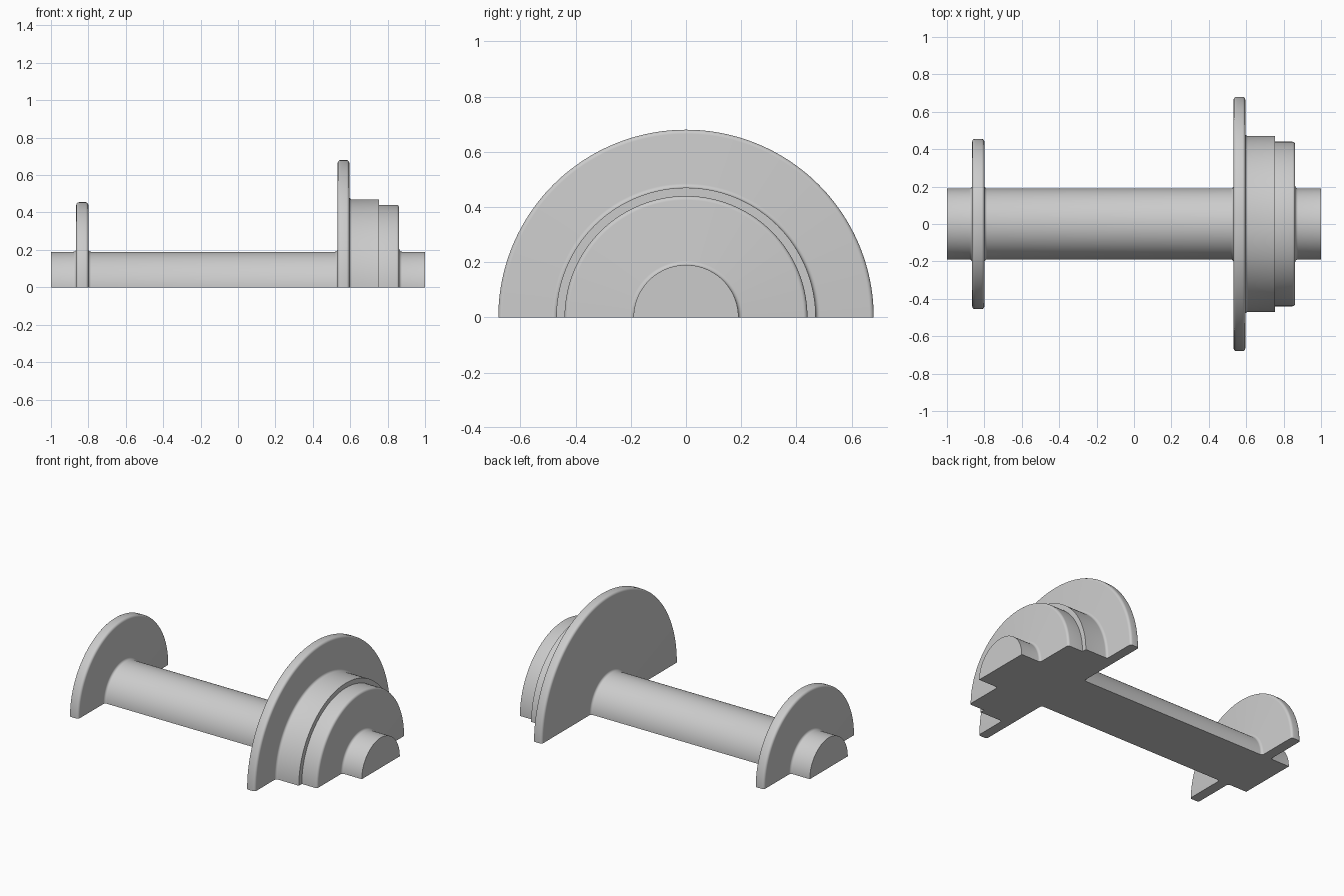
import bpy
import bmesh
from math import cos, sin, pi, radians
from mathutils import Vector

cube = bpy.data.objects.get("Cube")
if cube:
    bpy.data.objects.remove(cube, do_unlink=True)

SEGMENTS = 96
FILLET = 0.015
SHAFT = 0.19

# Plain grey material
grey = bpy.data.materials.new("plain grey")
grey.use_nodes = True
colour = (0.6, 0.6, 0.6, 1)
grey.diffuse_color = colour
grey.node_tree.nodes["Principled BSDF"].inputs["Base Color"].default_value = colour


def collar(left, right, radius):
    """Disc standing on the shaft, with rounded rim and root."""
    return [(left, SHAFT, FILLET), (left, radius, FILLET),
            (right, radius, FILLET), (right, SHAFT, FILLET)]


def round_corners(corners, steps=5):
    """Replace each right-angled corner by an arc of its own radius."""
    points = []
    for i, (x, r, fillet) in enumerate(corners):
        here = Vector((x, r))
        if not fillet:
            points.append(here)
            continue
        before = (Vector(corners[i - 1][:2]) - here).normalized() * fillet
        after = (Vector(corners[i + 1][:2]) - here).normalized() * fillet
        for k in range(steps + 1):
            a = pi / 2 * k / steps
            points.append(here + before * (1 - sin(a)) + after * (1 - cos(a)))
    return points


# Outline along the axis: position, radius, corner rounding
outline = [(-1, SHAFT, 0)]
outline += collar(-0.865, -0.8, 0.455)                       # small flange
outline += collar(0.533, 0.595, 0.68)[:3]                    # large flange
outline += [(0.595, 0.47, FILLET), (0.755, 0.47, 0), (0.755, 0.44, 0)]  # hub step
outline += [(0.862, 0.44, FILLET), (0.862, SHAFT, FILLET)]   # hub end
outline += [(1, SHAFT, 0)]
profile = round_corners(outline)

# Half turn of the outline around the x axis
bm = bmesh.new()
rings = []
for i in range(SEGMENTS + 1):
    a = pi * i / SEGMENTS
    rings.append([bm.verts.new((x, r * cos(a), r * sin(a))) for x, r in profile])
for ring, following in zip(rings, rings[1:]):
    for j in range(len(profile) - 1):
        bm.faces.new((ring[j], ring[j + 1], following[j + 1], following[j]))

# Flat shaft ends and flat cut underside
bm.faces.new([ring[0] for ring in rings])
bm.faces.new([ring[-1] for ring in rings])
bm.faces.new(rings[0] + rings[-1][::-1])
bmesh.ops.recalc_face_normals(bm, faces=bm.faces)

mesh = bpy.data.meshes.new("half_spool")
bm.to_mesh(mesh)
bm.free()
mesh.materials.append(grey)
spool = bpy.data.objects.new("half_spool", mesh)
bpy.context.collection.objects.link(spool)

bpy.context.view_layer.objects.active = spool
spool.select_set(True)
bpy.ops.object.shade_smooth_by_angle(angle=radians(30))
